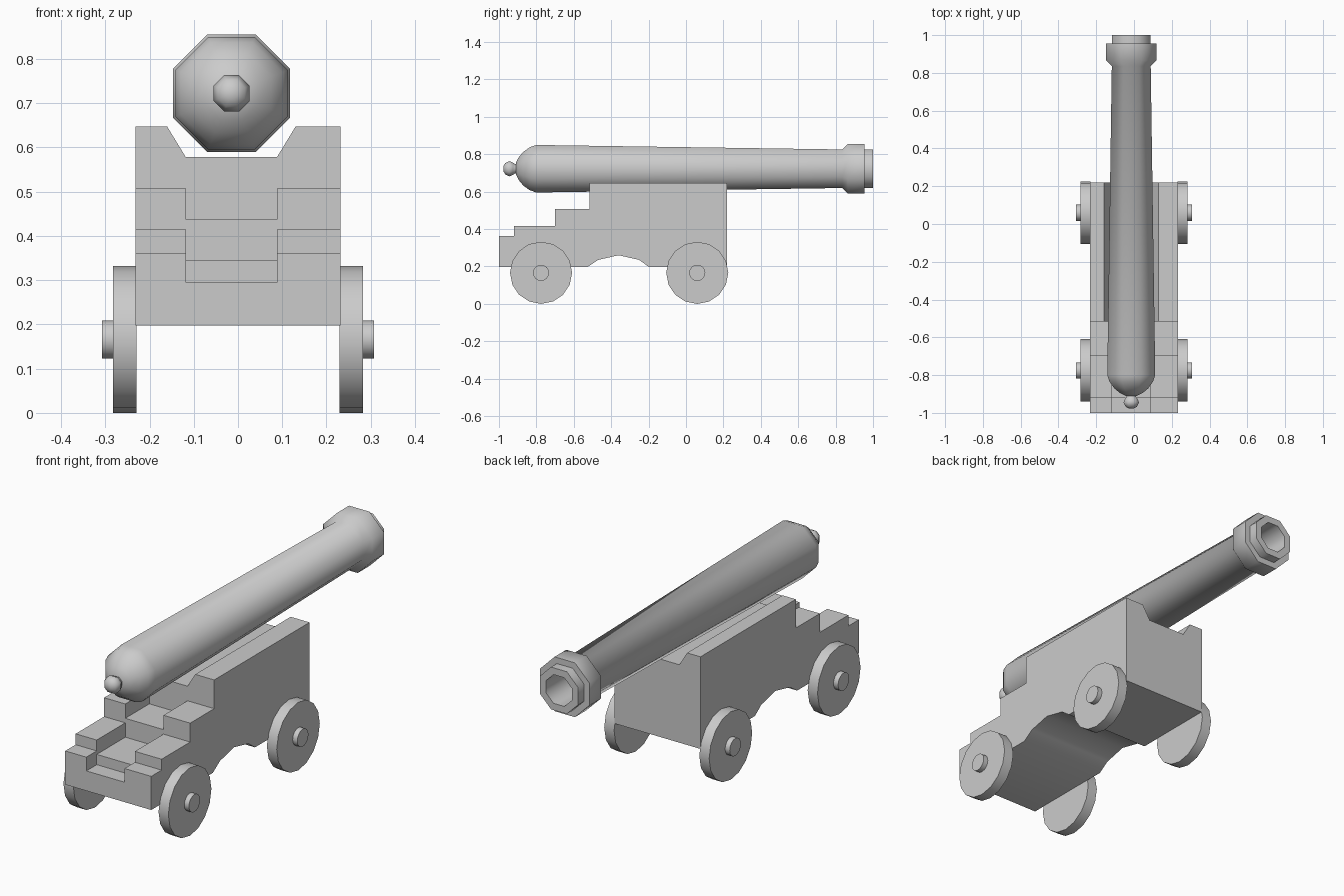
import bpy, bmesh, math
from mathutils import Vector

cube = bpy.data.objects.get("Cube")
if cube:
    bpy.data.objects.remove(cube)

grey = bpy.data.materials.new("plain_grey")
grey.use_nodes = True
COLOUR = (0.6, 0.6, 0.6, 1)
grey.diffuse_color = COLOUR
grey.node_tree.nodes["Principled BSDF"].inputs["Base Color"].default_value = COLOUR


def finish(name, bm, angle):
    """Turn a bmesh into a grey object, smooth below the given angle."""
    bmesh.ops.recalc_face_normals(bm, faces=bm.faces)
    mesh = bpy.data.meshes.new(name)
    bm.to_mesh(mesh)
    bm.free()
    mesh.materials.append(grey)
    obj = bpy.data.objects.new(name, mesh)
    bpy.context.collection.objects.link(obj)
    shade(obj, angle)
    return obj


def shade(obj, angle):
    bpy.ops.object.select_all(action='DESELECT')
    obj.select_set(True)
    bpy.context.view_layer.objects.active = obj
    bpy.ops.object.shade_smooth_by_angle(angle=math.radians(angle))


def prism(name, outline, extrude):
    """Extrude a closed outline of 3D points along a vector."""
    bm = bmesh.new()
    face = bm.faces.new([bm.verts.new(p) for p in outline])
    new = bmesh.ops.extrude_face_region(bm, geom=[face])["geom"]
    bmesh.ops.translate(bm, vec=Vector(extrude),
                        verts=[v for v in new if isinstance(v, bmesh.types.BMVert)])
    return finish(name, bm, 35)


def lathe(name, profile, sides, place, turn, angle):
    """Join rings of (position, radius); place maps (position, a, b) to 3D."""
    bm = bmesh.new()
    rings = []
    for pos, r in profile:
        angles = [2 * math.pi * (i + turn) / sides for i in range(sides)]
        rings.append([bm.verts.new(place(pos, r * math.cos(a), r * math.sin(a)))
                      for a in angles])
    for low, high in zip(rings, rings[1:]):
        for i in range(sides):
            j = (i + 1) % sides
            bm.faces.new((low[i], low[j], high[j], high[i]))
    bm.faces.new(rings[0])
    bm.faces.new(rings[-1])
    return finish(name, bm, angle)


# Carriage: stepped side outline with an arched underside
HALF = 0.232
side = [(-1, .198), (-1, .362), (-.92, .362), (-.92, .415), (-.70, .415),
        (-.70, .507), (-.515, .507), (-.515, .647), (.22, .647), (.22, .198),
        (-.2, .198), (-.25, .235), (-.36, .26), (-.47, .235), (-.525, .198)]
carriage = prism("carriage", [(-HALF, y, z) for y, z in side], (2 * HALF, 0, 0))

# Stepped channel and flared barrel bed cut out of the carriage
channel = [(-1.1, .295), (-.92, .295), (-.92, .345), (-.70, .345), (-.70, .437),
           (-.515, .437), (-.515, .578), (.3, .578), (.3, .8), (-1.1, .8)]
bed = [(-.118, .578), (.088, .578), (.172, .716), (-.202, .716)]
cutters = [
    prism("channel_cutter", [(-.118, y, z) for y, z in channel], (.206, 0, 0)),
    prism("bed_cutter", [(x, -.6, z) for x, z in bed], (0, .9, 0)),
]
for cutter in cutters:
    cutter.hide_render = True
    bpy.context.view_layer.objects.active = carriage
    cut = carriage.modifiers.new("cut", 'BOOLEAN')
    cut.operation = 'DIFFERENCE'
    cut.solver = 'EXACT'
    cut.object = cutter
    bpy.ops.object.modifier_apply(modifier=cut.name)
    bpy.data.objects.remove(cutter)
shade(carriage, 35)

# Barrel: eight-sided, with breech dome, muzzle band and bore
FLAT = 1 / math.cos(math.pi / 8)


def along_barrel(pos, a, b):
    return (-.0145 + a, pos, .7225 + b)


barrel = [(-.91, .03), (-.895, .06), (-.87, .09), (-.835, .115), (-.80, .127),
          (.835, .103), (.865, .1325), (.955, .1325), (.955, .103), (1, .103),
          (1, .07), (.7, .07)]
lathe("barrel", [(y, r * FLAT) for y, r in barrel], 8, along_barrel, .5, 46)

# Knob behind the breech
knob = [(-.977, .012), (-.967, .03), (-.945, .041), (-.925, .033), (-.915, .025),
        (-.895, .025)]
lathe("breech_knob", [(y, r * FLAT) for y, r in knob], 8, along_barrel, .5, 60)

# Wheels and axle ends, mirrored left and right
for end, y in (("front", -.775), ("rear", .06)):
    for label, s in (("left", 1), ("right", -1)):
        def at_axle(pos, a, b):
            return (s * pos, y + a, .166 + b)
        lathe(f"{end}_{label}_wheel", [(.23, .166), (.283, .166)], 16, at_axle, 0, 35)
        lathe(f"{end}_{label}_axle_end", [(.28, .043), (.308, .043)], 16, at_axle, 0, 35)
